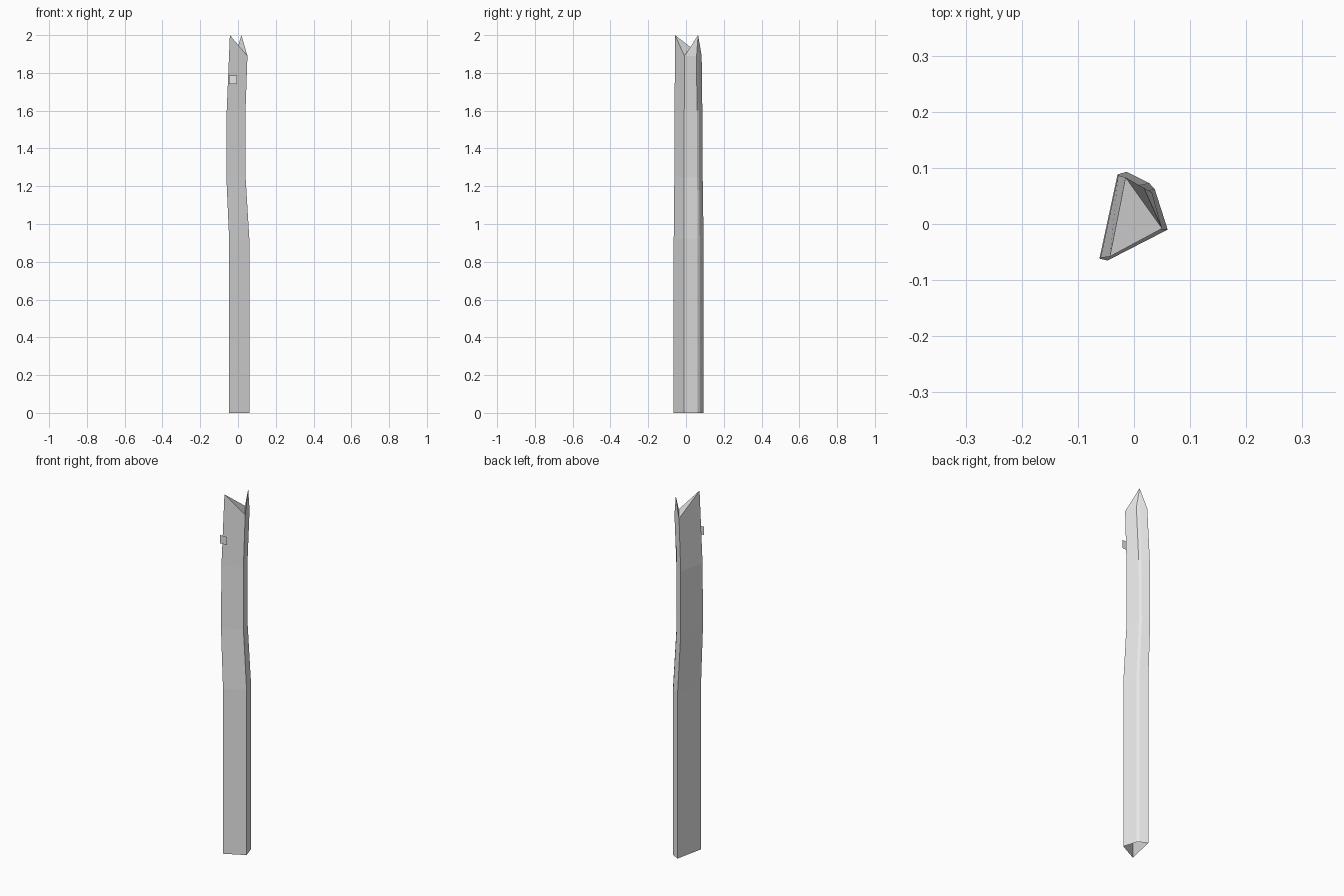
import bpy, bmesh

if "Cube" in bpy.data.objects:
    bpy.data.objects.remove(bpy.data.objects["Cube"])

grey = bpy.data.materials.new("weathered_grey")
grey.diffuse_color = (0.8, 0.8, 0.8, 1)
grey.use_nodes = True
grey.node_tree.nodes["Principled BSDF"].inputs["Base Color"].default_value = grey.diffuse_color


def add_object(name, bm):
    mesh = bpy.data.meshes.new(name)
    bm.to_mesh(mesh)
    bm.free()
    mesh.materials.append(grey)
    obj = bpy.data.objects.new(name, mesh)
    bpy.context.collection.objects.link(obj)
    return obj


# Split-log outline: front, right, two back-right corners, back
outline = [(-0.047, -0.065), (0.06, -0.01), (0.037, 0.062), (0.027, 0.073), (-0.013, 0.093)]
# Bent trunk sections: height, sideways shift, scale
sections = [(0, 0, 1), (0.92, 0, 1), (1.25, -0.017, 0.95), (1.6, -0.016, 0.93)]
# Splintered top with two raised spikes
top = [(-0.043, -0.058, 2.0), (0.05, -0.008, 1.89), (0.032, 0.056, 1.89),
       (0.018, 0.064, 2.0), (-0.015, 0.083, 1.89)]

bm = bmesh.new()
rings = [[bm.verts.new((x * s + dx, y * s, z)) for x, y in outline] for z, dx, s in sections]
rings.append([bm.verts.new(p) for p in top])
n = len(outline)
for low, high in zip(rings, rings[1:]):
    for i in range(n):
        j = (i + 1) % n
        bm.faces.new((low[i], low[j], high[j], high[i]))
# Notched cap; the foot stays open
front, right, side, spike, back = rings[-1]
for tri in ((front, right, back), (right, spike, back), (right, side, spike)):
    bm.faces.new(tri)
add_object("post", bm)

# Small flat tag in front of the post
bm = bmesh.new()
bm.faces.new([bm.verts.new((x, -0.092, z)) for x, z in
              ((-0.047, 1.74), (-0.004, 1.74), (-0.004, 1.786), (-0.047, 1.786))])
add_object("tag", bm)
